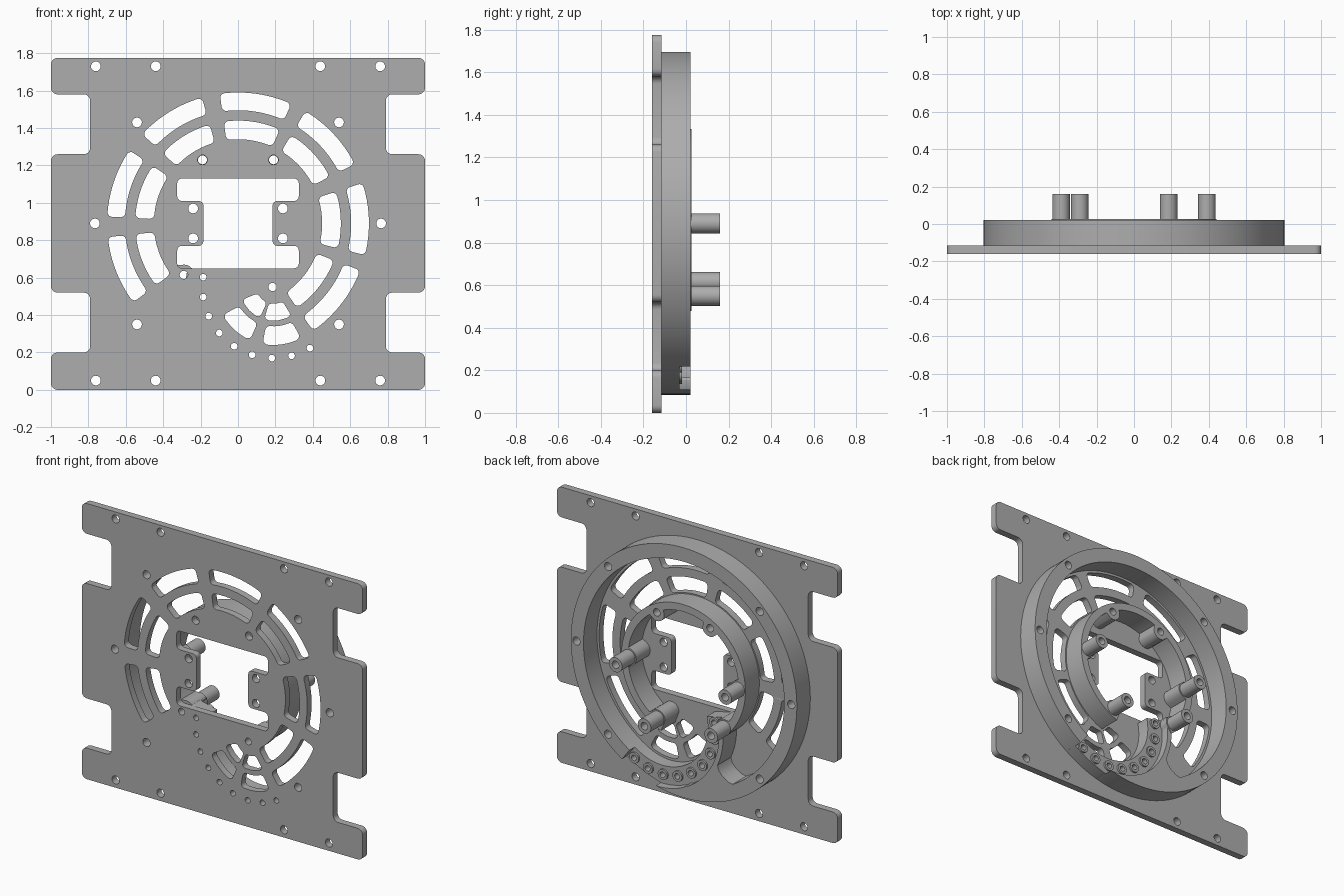
import bpy, bmesh, math
from math import sin, cos, pi, radians
from mathutils import Vector

if "Cube" in bpy.data.objects:
    bpy.data.objects.remove(bpy.data.objects["Cube"])

grey = bpy.data.materials.new("plain grey")
grey.use_nodes = True
grey.diffuse_color = (0.42, 0.42, 0.42, 1)
grey.node_tree.nodes["Principled BSDF"].inputs["Base Color"].default_value = (0.42, 0.42, 0.42, 1)

HUB = (0, 0.89)        # centre of both large rings
POCKET = (0.19, 0.55)  # centre of the curved row of small holes


# ---- outline helpers, all in the (x, z) plane ----
def polar(c, r, deg):
    return (c[0] + r * cos(radians(deg)), c[1] + r * sin(radians(deg)))


def arc(c, r, a0, a1, n):
    return [polar(c, r, a0 + (a1 - a0) * i / n) for i in range(n + 1)]


def circle(c, r, n=20):
    return arc(c, r, 0, 360, n)[:-1]


def rounded(pts, rad):
    """Replace every corner with a small arc-like curve."""
    out = []
    for i, p in enumerate(pts):
        p, a, b = Vector(p), Vector(pts[i - 1]), Vector(pts[(i + 1) % len(pts)])
        s, e = p + (a - p).normalized() * rad, p + (b - p).normalized() * rad
        mid = s + e - p
        for k in range(6):
            t = k / 5 * pi / 2
            out.append(tuple(mid + (p - s) * sin(t) + (p - e) * cos(t)))
    return out


def slot(c, r0, r1, a0, a1, rad=0.025):
    """Curved slot with rounded corners."""
    k = radians(1) * (r0 + r1) / 2
    flat = rounded([(r0, a0 * k), (r1, a0 * k), (r1, a1 * k), (r0, a1 * k)], rad)
    out = []
    for i, (r, s) in enumerate(flat):
        r2, s2 = flat[(i + 1) % len(flat)]
        n = max(1, int(abs(s2 - s) / 0.03))
        out += [polar(c, r + (r2 - r) * j / n, (s + (s2 - s) * j / n) / k) for j in range(n)]
    return out


def slab(name, loops, y0, y1):
    """Extrude an outline with holes between two depths."""
    cu = bpy.data.curves.new(name, "CURVE")
    cu.dimensions, cu.fill_mode = "2D", "BOTH"
    cu.extrude = (y1 - y0) / 2
    for pts in loops:
        sp = cu.splines.new("POLY")
        sp.points.add(len(pts) - 1)
        for q, (x, z) in zip(sp.points, pts):
            q.co = (x, z, 0, 1)
        sp.use_cyclic_u = True
    tmp = bpy.data.objects.new(name + "_curve", cu)
    bpy.context.collection.objects.link(tmp)
    dg = bpy.context.evaluated_depsgraph_get()
    me = bpy.data.meshes.new_from_object(tmp.evaluated_get(dg))
    bpy.data.objects.remove(tmp)
    bm = bmesh.new()
    bm.from_mesh(me)
    for v in bm.verts:
        v.co = (v.co.x, (y0 + y1) / 2 - v.co.z, v.co.y)
    bmesh.ops.remove_doubles(bm, verts=bm.verts, dist=0.0001)
    bmesh.ops.recalc_face_normals(bm, faces=bm.faces)
    bm.to_mesh(me)
    bm.free()
    me.name = name
    me.materials.clear()
    me.materials.append(grey)
    ob = bpy.data.objects.new(name, me)
    bpy.context.collection.objects.link(ob)
    return ob


def smooth(ob):
    bpy.ops.object.select_all(action="DESELECT")
    ob.select_set(True)
    bpy.context.view_layer.objects.active = ob
    bpy.ops.object.shade_smooth_by_angle(angle=radians(30))


def both(points):
    return [(s * x, z) for x, z in points for s in (1, -1)]


# ---- hole positions ----
rim_holes = both([(0.54, 1.43), (0.54, 0.35), (0.765, 0.89)])
edge_holes = both([(x, z) for x in (0.44, 0.76) for z in (0.05, 1.73)])
bracket_holes = both([(0.24, 0.97), (0.24, 0.81)])
hub_holes = both([(0.19, 1.23)])
low_posts = [(-0.29, 0.615), (0.185, 0.55)]
side_posts = both([(0.39, 0.89)])
row_holes = [polar(POCKET, 0.38, 172 + 16.1 * i) for i in range(9)]

# ---- base plate ----
side = [(1, 0), (1, 0.2), (0.79, 0.2), (0.79, 0.52), (1, 0.52),
        (1, 1.26), (0.79, 1.26), (0.79, 1.58), (1, 1.58), (1, 1.775)]
outline = rounded(side + [(-x, z) for x, z in reversed(side)], 0.035)
notch = [(0.325, 0.65), (0.325, 0.77), (0.185, 0.77),
         (0.185, 1.01), (0.325, 1.01), (0.325, 1.13)]
window = rounded(notch + [(-x, z) for x, z in reversed(notch)], 0.025)
loops = [outline, window]
for a0, a1 in ((66, 98), (106, 137), (146, 177), (186, 217), (27, 59), (-14, 18), (-55, -21)):
    loops += [slot(HUB, 0.605, 0.70, a0, a1), slot(HUB, 0.45, 0.55, a0, a1)]
for a0, a1 in ((209, 246), (259, 298)):
    loops.append(slot(POCKET, 0.21, 0.31, a0, a1))
for a0, a1 in ((202, 246), (254, 302)):
    loops.append(slot(POCKET, 0.09, 0.18, a0, a1, 0.02))
loops += [circle(p, 0.026) for p in rim_holes + edge_holes + bracket_holes + hub_holes]
loops += [circle(p, 0.022) for p in low_posts]
loops += [circle(p, 0.018, 14) for p in row_holes]
smooth(slab("base_plate", loops, -0.16, -0.115))

# ---- outer ring, cut open where the curved shelf meets it ----
ring = slab("outer_ring", [circle(HUB, 0.805, 128), circle(HUB, 0.715, 128)]
            + [circle(p, 0.026) for p in rim_holes], -0.115, 0.022)
cutter = slab("shelf_cutter", [[POCKET] + arc(POCKET, 0.44, 200, 307, 40)], -0.3, 0.3)
cutter.hide_render = True
mod = ring.modifiers.new("shelf_cut", "BOOLEAN")
mod.operation, mod.solver, mod.object = "DIFFERENCE", "EXACT", cutter
bpy.context.view_layer.objects.active = ring
bpy.ops.object.modifier_apply(modifier=mod.name)
bpy.data.objects.remove(cutter)
smooth(ring)


# ---- inner ring, thickened around its screw holes ----
def inner_radius(deg):
    r = 0.395
    for x, z in hub_holes + low_posts + side_posts:
        dx, dz = x - HUB[0], z - HUB[1]
        dist, d = math.hypot(dx, dz), radians(deg) - math.atan2(dz, dx)
        if cos(d) > 0 and abs(dist * sin(d)) < 0.055:
            r = min(r, dist * cos(d) - math.sqrt(0.055 ** 2 - (dist * sin(d)) ** 2))
    return r


angles = [-69 + 300 * i / 200 for i in range(201)]
band = [polar(HUB, 0.442, a) for a in angles]
band += [polar(HUB, inner_radius(a), a) for a in reversed(angles)]
smooth(slab("inner_ring", [band] + [circle(p, 0.024) for p in hub_holes + low_posts + side_posts],
            -0.115, 0.027))

# ---- standoffs ----
for i, p in enumerate(low_posts + side_posts):
    smooth(slab(f"standoff_{i + 1}", [circle(p, 0.047, 32), circle(p, 0.024)], 0.027, 0.16))

# ---- curved shelf with its row of small sleeves ----
rim = []
for x, z in arc(POCKET, 0.44, 167, 307, 60):
    v = Vector((x - HUB[0], z - HUB[1]))
    v *= min(1, 0.805 / v.length)
    rim.append((v.x + HUB[0], v.y + HUB[1]))
shelf = rim + arc(POCKET, 0.325, 307, 167, 50)
smooth(slab("curved_shelf", [shelf] + [circle(p, 0.018, 14) for p in row_holes], -0.115, -0.03))
for i, p in enumerate(row_holes):
    smooth(slab(f"sleeve_{i + 1}", [circle(p, 0.034), circle(p, 0.018, 14)], -0.03, -0.018))

# ---- wall behind the shelf, flaring into the outer ring ----
wall = arc(POCKET, 0.44, 167, 244, 30) + arc(HUB, 0.725, 269, 240, 10)
wall += [(-0.315, 0.272), (-0.275, 0.297), (-0.25, 0.325)] + arc(POCKET, 0.47, 204, 167, 16)
smooth(slab("shelf_wall", [wall], -0.115, 0.022))
